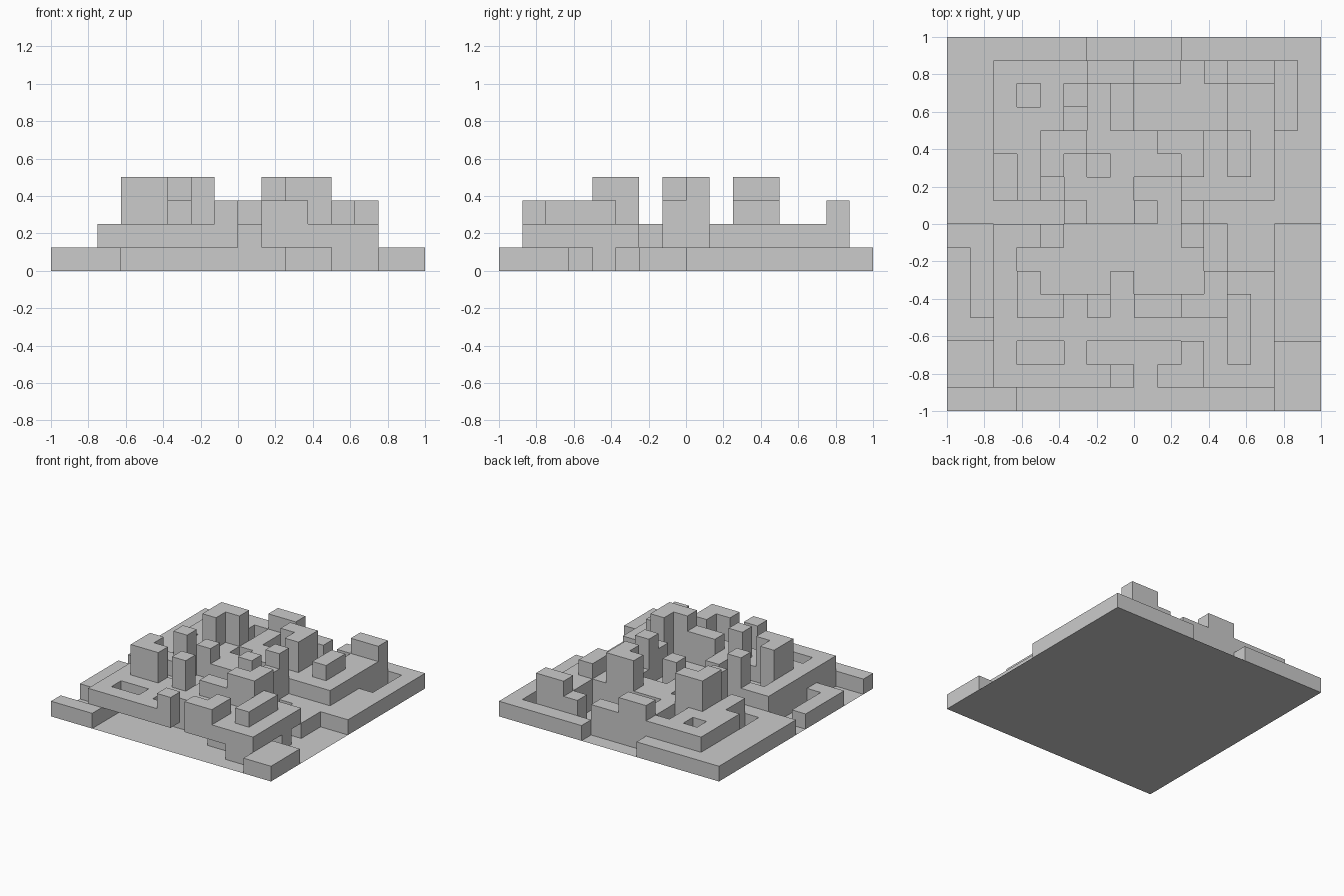
import bpy, bmesh

if "Cube" in bpy.data.objects:
    bpy.data.objects.remove(bpy.data.objects["Cube"])

N, S = 16, 0.125          # cells per side, cell size (also storey height)
height = [[0] * N for _ in range(N)]   # storeys, row 0 is the back


def paint(h, rects):
    """Set the storey count in cell rectangles (x0, x1, row0, row1)."""
    for x0, x1, r0, r1 in rects:
        for r in range(r0, r1):
            for c in range(x0, x1):
                height[r][c] = h


# outer rim, broken by gateways
paint(1, [(0, 6, 0, 1), (10, 16, 0, 1), (0, 2, 1, 8), (15, 16, 1, 4), (14, 16, 4, 8),
          (0, 1, 9, 12), (0, 2, 12, 13), (0, 3, 15, 16), (14, 16, 13, 16), (12, 14, 7, 10)])
# second-storey terraces
paint(2, [(2, 10, 1, 7), (10, 14, 4, 7), (12, 14, 1, 4), (11, 12, 1, 2),
          (2, 14, 10, 15), (2, 4, 8, 10), (6, 8, 7, 8)])
# sunken lanes and courtyards
paint(1, [(2, 5, 7, 8), (9, 12, 7, 8), (5, 11, 8, 10), (3, 5, 9, 10), (4, 7, 10, 11),
          (8, 11, 10, 11), (8, 10, 6, 7), (7, 8, 2, 4), (5, 6, 2, 3), (6, 7, 5, 6)])
# pits down to the ground
paint(0, [(8, 10, 2, 4), (3, 4, 2, 3), (5, 6, 3, 4), (2, 3, 5, 7), (4, 5, 6, 7),
          (3, 5, 13, 14), (6, 10, 13, 14), (8, 9, 14, 15)])
# low towers
paint(3, [(6, 8, 1, 2), (12, 14, 1, 2), (12, 13, 4, 6), (5, 6, 7, 8), (8, 9, 7, 8),
          (10, 11, 8, 9), (8, 10, 11, 12), (12, 13, 11, 14), (7, 8, 14, 15),
          (9, 11, 14, 15), (10, 11, 13, 14)])
# tall towers
paint(4, [(4, 6, 4, 5), (4, 5, 5, 6), (9, 11, 4, 5), (10, 11, 5, 6), (10, 11, 7, 8),
          (4, 5, 8, 9), (3, 4, 10, 12), (4, 5, 11, 12), (6, 7, 11, 12),
          (10, 12, 11, 12), (11, 12, 10, 11)])

# cells whose ground storey is hollow under an overhang
undercut = {(c, 14) for c in range(3, 12)} | {(5, 13), (13, 10), (13, 12)}


def solid(c, r, k):
    if not (0 <= c < N and 0 <= r < N) or k < 0:
        return False
    if k == 0 and (c, r) in undercut:
        return False
    return k < height[r][c]


def quad_corners(c, r, k, axis, side):
    """Corners of one cell side, in world space."""
    base = [c, N - 1 - r, k]
    u, v = (axis + 1) % 3, (axis + 2) % 3
    pts = []
    for du, dv in ((0, 0), (1, 0), (1, 1), (0, 1)):
        p = base[:]
        p[axis] += side
        p[u] += du
        p[v] += dv
        pts.append((p[0] * S - 1, p[1] * S - 1, p[2] * S))
    return pts if side else pts[::-1]


def make_object(name, quads):
    bm = bmesh.new()
    for q in quads:
        bm.faces.new([bm.verts.new(p) for p in q])
    bmesh.ops.remove_doubles(bm, verts=bm.verts, dist=1e-4)
    bmesh.ops.dissolve_limit(bm, angle_limit=0.01, verts=bm.verts, edges=bm.edges)
    me = bpy.data.meshes.new(name)
    bm.to_mesh(me)
    bm.free()
    bpy.context.collection.objects.link(bpy.data.objects.new(name, me))


# flat ground
make_object("ground", [[(-1, -1, 0), (1, -1, 0), (1, 1, 0), (-1, 1, 0)]])

# one object per storey, outer faces only
for k, name in enumerate(("rim_storey", "terrace_storey", "low_tower_storey", "tall_tower_storey")):
    quads = []
    for r in range(N):
        for c in range(N):
            if not solid(c, r, k):
                continue
            for axis, side, dc, dr, dk in ((0, 1, 1, 0, 0), (0, 0, -1, 0, 0),
                                           (1, 1, 0, -1, 0), (1, 0, 0, 1, 0),
                                           (2, 1, 0, 0, 1), (2, 0, 0, 0, -1)):
                on_ground = dk == -1 and k == 0
                if not on_ground and not solid(c + dc, r + dr, k + dk):
                    quads.append(quad_corners(c, r, k, axis, side))
    make_object(name, quads)
